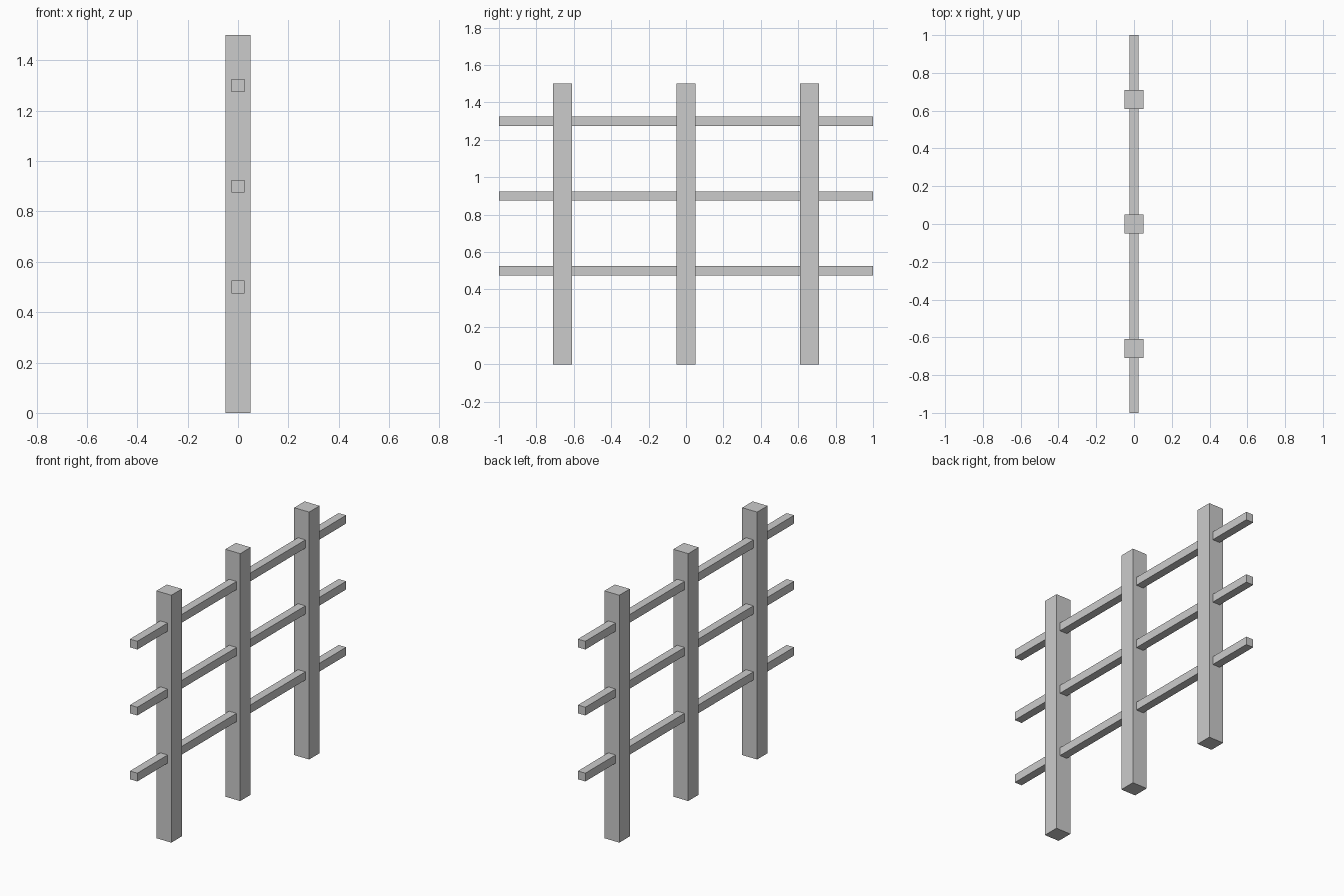
import bpy

if "Cube" in bpy.data.objects:
    bpy.data.objects.remove(bpy.data.objects["Cube"])


def box(name, size, center):
    bpy.ops.mesh.primitive_cube_add(size=1, location=center)
    obj = bpy.context.object
    obj.name = name
    obj.scale = size
    bpy.ops.object.transform_apply(location=False, rotation=False, scale=True)
    return obj


# Upright square posts
for i, y in enumerate((-0.66, 0.0, 0.66), 1):
    box(f"post_{i}", (0.1, 0.1, 1.5), (0, y, 0.75))

# Horizontal rails running through the posts
for i, z in enumerate((0.5, 0.9, 1.3), 1):
    box(f"rail_{i}", (0.05, 2.0, 0.05), (0, 0, z))
